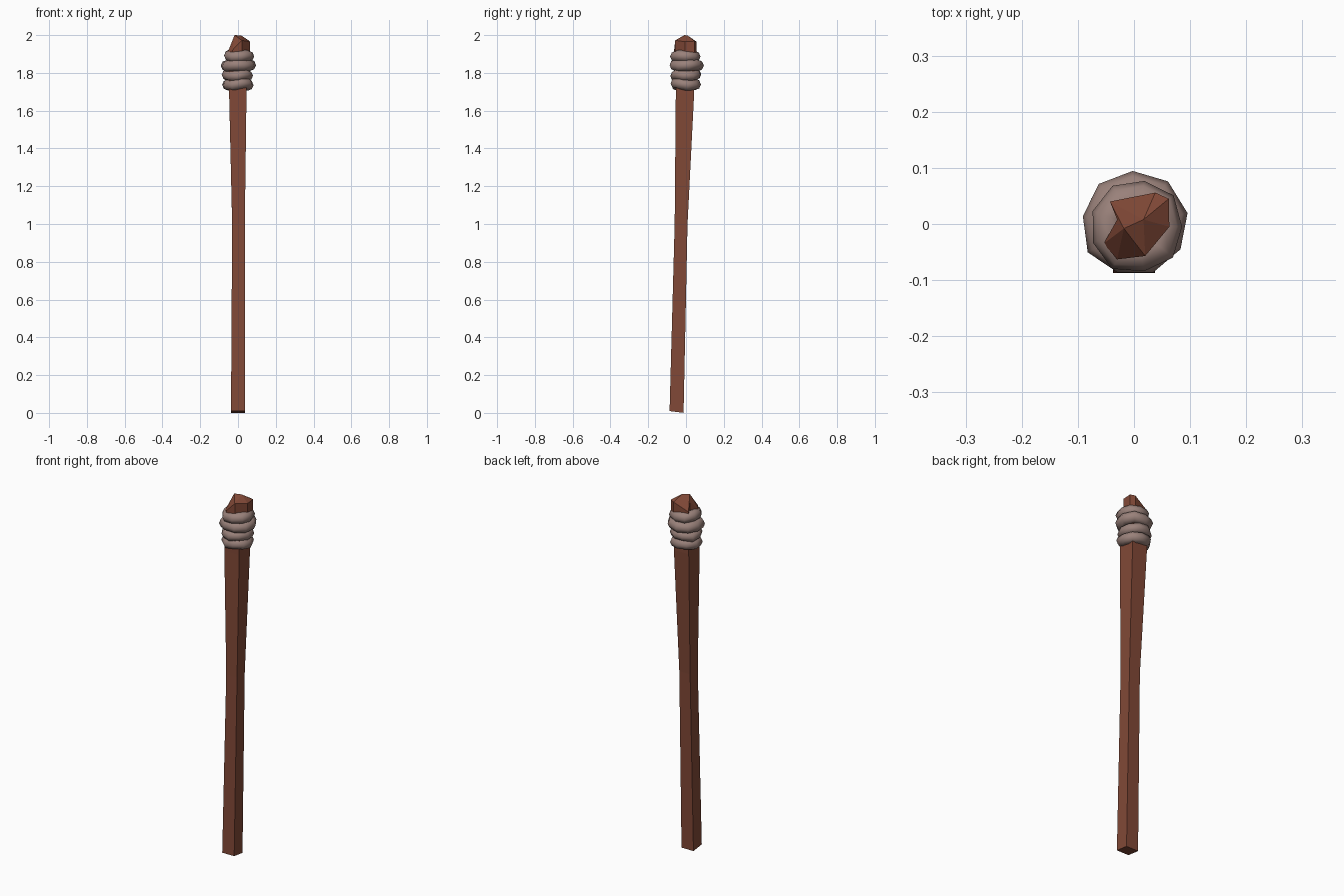
import bpy, bmesh, math, random
from mathutils import Vector, Matrix

if "Cube" in bpy.data.objects:
    bpy.data.objects.remove(bpy.data.objects["Cube"])

random.seed(4)


def material(name, rgb):
    m = bpy.data.materials.new(name)
    m.diffuse_color = (*rgb, 1)
    m.use_nodes = True
    m.node_tree.nodes["Principled BSDF"].inputs["Base Color"].default_value = m.diffuse_color
    return m


wood = material("red_brown_wood", (0.22, 0.066, 0.038))
cloth = material("grey_brown_wrap", (0.32, 0.22, 0.195))


def finish(bm, name, mat, smooth=False):
    bmesh.ops.recalc_face_normals(bm, faces=bm.faces)
    me = bpy.data.meshes.new(name)
    bm.to_mesh(me)
    bm.free()
    for p in me.polygons:
        p.use_smooth = smooth
    me.materials.append(mat)
    ob = bpy.data.objects.new(name, me)
    bpy.context.collection.objects.link(ob)
    return ob


def bridge(bm, a, b):
    n = len(a)
    for i in range(n):
        bm.faces.new((a[i], a[(i + 1) % n], b[(i + 1) % n], b[i]))


# Slightly bent square shaft: x0, x1, y0, y1, z, slope of z along y
bm = bmesh.new()
rings = []
for x0, x1, y0, y1, z, s in [(-.037, .037, -.087, -.013, .005, -.13),
                             (-.031, .036, -.060, .008, 1.0, -.05),
                             (-.047, .045, -.054, .043, 1.69, 0),
                             (-.047, .047, -.054, .045, 1.88, 0)]:
    cy = (y0 + y1) / 2
    rings.append([bm.verts.new((x, y, z + s * (y - cy)))
                  for x, y in ((x0, y0), (x1, y0), (x1, y1), (x0, y1))])
for a, b in zip(rings, rings[1:]):
    bridge(bm, a, b)
bm.faces.new(rings[0])
bm.faces.new(rings[-1])
finish(bm, "shaft", wood)

# Broken, faceted tip: rim points x, y, z and the ridge end each joins
rim = [(-.054, -.035, 1.91, 0), (-.030, -.063, 1.92, 0), (.020, -.057, 1.972, 1),
       (.063, -.005, 1.965, 1), (.062, .045, 1.968, 1), (.038, .056, 1.965, 1),
       (-.043, .040, 1.925, 0), (-.030, .008, 1.965, 0)]
bm = bmesh.new()
ridge = [bm.verts.new((-.018, -.008, 2.0)), bm.verts.new((.017, .008, 1.998))]
low = [bm.verts.new((x, y, 1.86)) for x, y, z, k in rim]
high = [bm.verts.new((x, y, z)) for x, y, z, k in rim]
bridge(bm, low, high)
bm.faces.new(low)
for i, p in enumerate(rim):
    j = (i + 1) % len(rim)
    bm.faces.new((high[i], high[j], ridge[p[3]]))
    if p[3] != rim[j][3]:
        bm.faces.new((high[j], ridge[rim[j][3]], ridge[p[3]]))
finish(bm, "tip", wood)


# Lumpy wrapped coils: centre x, y, z, ring radius, thickness
def coil(name, cx, cy, z, r, t, turn):
    bm = bmesh.new()
    rot = Matrix.Rotation(turn, 3, 'Z')
    loops = []
    for i in range(9):
        a = math.tau * i / 9
        rr, dz = r + random.uniform(-.003, .004), random.uniform(-.006, .006)
        loop = []
        for j in range(8):
            b = math.tau * j / 8
            rad = rr + t * math.cos(b)
            p = rot @ Vector((rad * math.cos(a), rad * math.sin(a), 0))
            loop.append(bm.verts.new((cx + p.x, cy + p.y, z + dz + t * .95 * math.sin(b))))
        loops.append(loop)
    for i in range(9):
        bridge(bm, loops[i], loops[(i + 1) % 9])
    finish(bm, name, cloth, True)


for n, c in enumerate([(0, -.002, 1.740, .053, .031, .1),
                       (-.003, 0, 1.788, .053, .030, .5),
                       (0, 0, 1.840, .062, .032, .2),
                       (.004, -.005, 1.890, .051, .032, .7)]):
    coil(f"wrap_coil_{n + 1}", *c)
